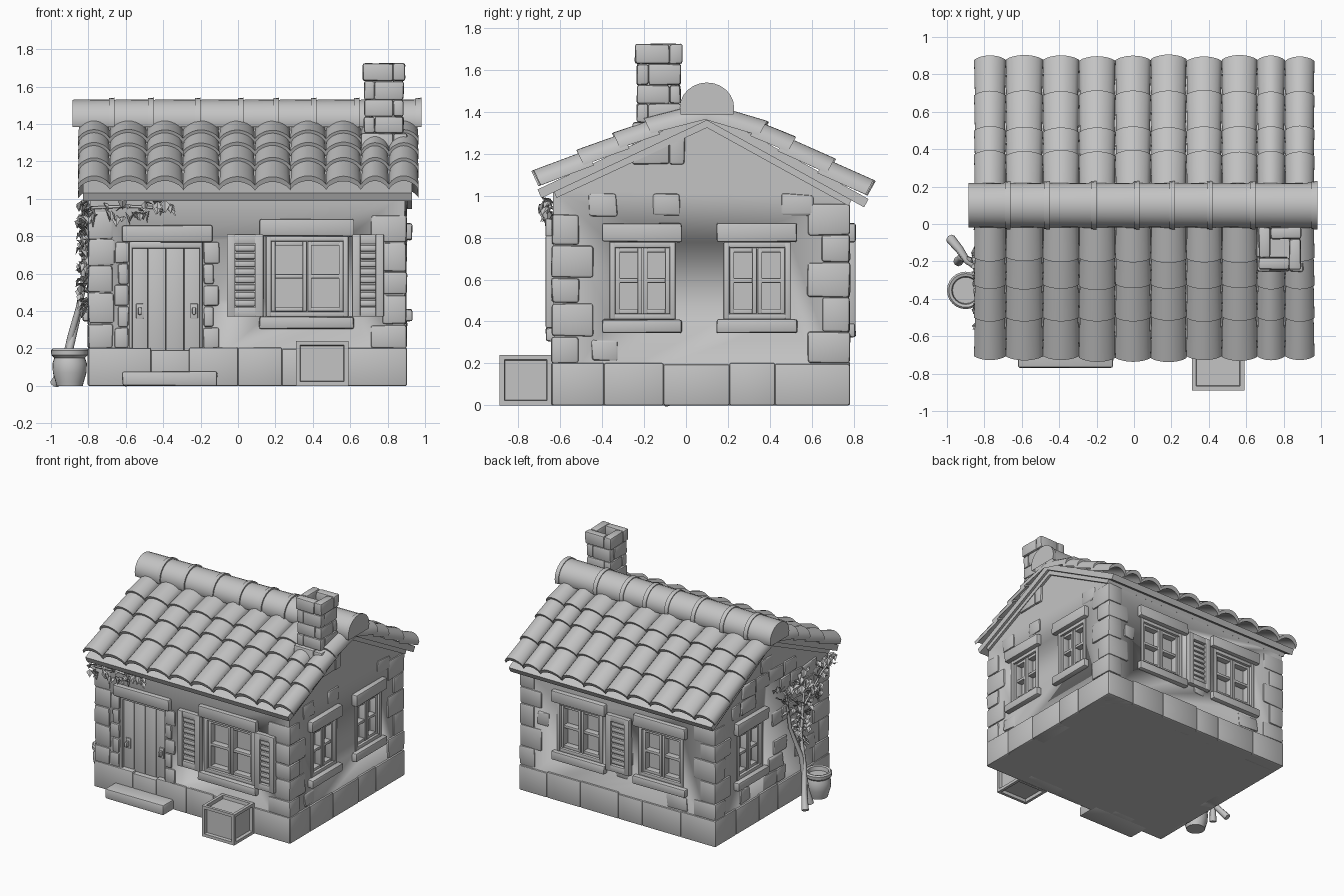
import bpy, bmesh, math, random
from mathutils import Vector, Matrix

random.seed(4)
old = bpy.data.objects.get("Cube")
if old:
    bpy.data.objects.remove(old)

GREY = (0.55, 0.55, 0.55, 1)
mat = bpy.data.materials.new("plain grey")
mat.use_nodes = True
mat.diffuse_color = GREY
mat.node_tree.nodes["Principled BSDF"].inputs["Base Color"].default_value = GREY

XL, XR, YF, YB = -0.79, 0.89, -0.63, 0.77      # wall planes
APEX_Y, APEX_Z = 0.1, 1.36
SLOPE = {-1: 0.469, 1: 0.553}                  # front and back pitch


def finish(name, bm, angle=40):
    bmesh.ops.recalc_face_normals(bm, faces=bm.faces)
    mesh = bpy.data.meshes.new(name)
    bm.to_mesh(mesh)
    bm.free()
    for p in mesh.polygons:
        p.use_smooth = True
    mesh.set_sharp_from_angle(angle=math.radians(angle))
    mesh.materials.append(mat)
    ob = bpy.data.objects.new(name, mesh)
    bpy.context.collection.objects.link(ob)
    return ob


def box(bm, lo, hi, bevel=0.008, jitter=0.0):
    lo, hi = Vector(lo), Vector(hi)
    m = Matrix.Translation((lo + hi) / 2) @ Matrix.Diagonal((*(hi - lo), 1))
    verts = bmesh.ops.create_cube(bm, size=1, matrix=m)["verts"]
    for v in verts:
        v.co += Vector([random.uniform(-jitter, jitter) for _ in range(3)])
    if bevel:
        edges = {e for v in verts for e in v.link_edges}
        bmesh.ops.bevel(bm, geom=list(edges), offset=bevel, segments=2,
                        profile=0.5, affect='EDGES', clamp_overlap=True)


def wbox(bm, wall, u0, u1, d0, d1, z0, z1, bevel=0.006, jitter=0.0):
    """Box given along a wall (u), outward from it (d) and up (z)."""
    place = {"front": lambda u, d: (u, YF - d), "back": lambda u, d: (u, YB + d),
             "left": lambda u, d: (XL - d, u), "right": lambda u, d: (XR + d, u)}[wall]
    a, b = place(u0, d0), place(u1, d1)
    lo = [min(p) for p in zip(a, b)] + [z0]
    hi = [max(p) for p in zip(a, b)] + [z1]
    box(bm, lo, hi, bevel, jitter)


def prism(bm, profile, x0, x1):
    ends = [[bm.verts.new((x, y, z)) for y, z in profile] for x in (x0, x1)]
    n = len(profile)
    for i in range(n):
        j = (i + 1) % n
        bm.faces.new((ends[0][i], ends[0][j], ends[1][j], ends[1][i]))
    for e in ends:
        bm.faces.new(e)


def roof(side, y, h):
    """Point on a roof slope at y, raised by h along the slope normal."""
    s = SLOPE[side]
    k = h / math.hypot(s, 1)
    return y + side * s * k, APEX_Z - s * abs(y - APEX_Y) + k


# Walls with recessed openings
OPENINGS = [("front", 0.15, 0.59, 0.37, 0.80), ("right", -0.365, -0.05, 0.41, 0.78),
            ("right", 0.18, 0.50, 0.41, 0.78), ("left", 0.18, 0.50, 0.41, 0.78),
            ("back", 0.18, 0.58, 0.39, 0.78), ("back", -0.52, -0.13, 0.39, 0.78)]
DOOR = ("front", -0.58, -0.19, 0.08, 0.77)
bm = bmesh.new()
prism(bm, [(YF, 0), (YB, 0), roof(1, YB, 0.01), roof(1, APEX_Y, 0.01), roof(-1, YF, 0.01)], XL, XR)
walls = finish("walls", bm, 30)
bm = bmesh.new()
for w, u0, u1, z0, z1 in OPENINGS + [DOOR]:
    wbox(bm, w, u0, u1, -0.06, 0.05, z0, z1, 0)
cutter = finish("opening_cutter", bm)
cutter.hide_render = True
cut = walls.modifiers.new("openings", 'BOOLEAN')
cut.object, cut.operation, cut.solver = cutter, 'DIFFERENCE', 'EXACT'
bpy.context.view_layer.objects.active = walls
bpy.ops.object.modifier_apply(modifier="openings")
bpy.data.objects.remove(cutter)

# Plinth of long blocks
bm = bmesh.new()
for w, a, b in (("front", XL, XR), ("back", XL, XR), ("left", YF, YB), ("right", YF, YB)):
    u = a - 0.01
    while u < b:
        e = u + random.uniform(0.2, 0.34)
        e = b + 0.01 if b - e < 0.12 else e
        wbox(bm, w, u, e, -0.1, 0.014, 0.0, 0.2 + random.uniform(-0.008, 0.008), 0.008)
        u = e
finish("plinth", bm)

# Corner stones, and stones beside the door
bm = bmesh.new()
for sx, cx in ((-1, XL), (1, XR)):
    for sy, cy in ((-1, YF), (1, YB)):
        z, k = 0.2, sx * sy > 0
        while z < 0.9:
            top = min(z + random.uniform(0.12, 0.17), 0.96)
            lx, ly = (0.12, 0.19) if k else (0.18, 0.12)
            xs = sorted((cx + sx * 0.012, cx - sx * lx))
            ys = sorted((cy + sy * 0.012, cy - sy * ly))
            if sx < 0 and sy < 0:
                xs[1] = min(xs[1], -0.66)
            box(bm, (xs[0], ys[0], z), (xs[1], ys[1], top), 0.014, 0.004)
            z, k = top, not k
for i in range(5):
    z = 0.2 + i * 0.114
    wbox(bm, "front", -0.185, -0.10 - 0.03 * (i % 2), -0.04, 0.014, z, z + 0.112, 0.012, 0.004)
    wbox(bm, "front", -0.66 + 0.02 * (i % 2), -0.585, -0.04, 0.014, z, z + 0.112, 0.012, 0.004)
finish("corner_stones", bm)

# Loose field stones, dense on the left wall
bm = bmesh.new()
for w, a, b, chance in (("left", -0.5, 0.62, 0.6), ("right", -0.5, 0.62, 0.1),
                        ("front", -0.05, 0.7, 0.12), ("back", -0.6, 0.7, 0.12)):
    for row in range(9 if w in ("left", "right") else 6):
        z = 0.21 + row * 0.115
        u = a + random.uniform(0, 0.08)
        while u < b:
            e = u + random.uniform(0.1, 0.19)
            clear = all(o[0] != w or e < o[1] - 0.05 or u > o[2] + 0.05 or z + 0.11 < o[3] - 0.06
                        or z > o[4] + 0.1 for o in OPENINGS)
            under = z + 0.14 < roof(1 if u > APEX_Y else -1, u if u > APEX_Y else e, 0)[1]
            if clear and random.random() < chance and e < b + 0.05 and (under or w in ("front", "back")):
                wbox(bm, w, u, e, -0.03, 0.01, z, z + 0.108, 0.012, 0.008)
            u = e + 0.006
finish("field_stones", bm)

# Windows: casing, two sashes with bars, lintel and sill
for i, (w, u0, u1, z0, z1) in enumerate(OPENINGS):
    bm = bmesh.new()
    mid, zm, t = (u0 + u1) / 2, (z0 + z1) / 2, 0.028
    for a in (u0, u1 - t):
        wbox(bm, w, a, a + t, -0.07, 0.008, z0, z1)
    for a in (z0, z1 - t):
        wbox(bm, w, u0, u1, -0.07, 0.006, a, a + t)
    for a, b in ((u0 + t, mid - 0.002), (mid + 0.002, u1 - t)):
        for c in (a, b - 0.022):
            wbox(bm, w, c, c + 0.022, -0.07, -0.008, z0 + t, z1 - t, 0.004)
        for c in (z0 + t, zm - 0.01, z1 - t - 0.022):
            wbox(bm, w, a, b, -0.07, -0.012, c, c + 0.022, 0.004)
    finish("window_%d" % (i + 1), bm)
    bm = bmesh.new()
    wbox(bm, w, u0 - 0.035, u1 + 0.03, -0.03, 0.04, z1, z1 + 0.09, 0.01, 0.003)
    wbox(bm, w, u0 - 0.035, u1 + 0.03, -0.03, 0.04, z0 - 0.065, z0, 0.01, 0.003)
    finish("lintel_and_sill_%d" % (i + 1), bm)

# Louvred shutters
for i, (w, u0, u1) in enumerate((("front", -0.06, 0.135), ("front", 0.61, 0.78), ("back", -0.07, 0.135))):
    bm = bmesh.new()
    z0, z1 = 0.37, 0.81
    wbox(bm, w, u0, u1, 0, 0.012, z0, z1, 0)
    for a in (u0, u1 - 0.045):
        wbox(bm, w, a, a + 0.045, 0, 0.04, z0, z1)
    for a in (z0, z1 - 0.05):
        wbox(bm, w, u0, u1, 0, 0.037, a, a + 0.05)
    for k in range(8):
        z = z0 + 0.055 + k * 0.042
        wbox(bm, w, u0 + 0.04, u1 - 0.04, 0, 0.026, z, z + 0.034, 0.01)
    finish("shutter_%d" % (i + 1), bm)

# Door with planks, handles, lintel and step
bm = bmesh.new()
for k in range(4):
    u = -0.575 + k * 0.096
    wbox(bm, "front", u, u + 0.094, -0.08, -0.025, 0.08, 0.75, 0.006)
wbox(bm, "front", -0.58, -0.19, -0.08, -0.005, 0.735, 0.77)
for u in (-0.58, -0.205):
    wbox(bm, "front", u, u + 0.015, -0.08, -0.005, 0.08, 0.77, 0.004)
finish("door", bm)
bm = bmesh.new()
for u in (-0.525, -0.235):
    wbox(bm, "front", u - 0.02, u + 0.02, -0.03, -0.015, 0.36, 0.44, 0.004)
    wbox(bm, "front", u - 0.01, u + 0.01, -0.02, 0.02, 0.38, 0.42, 0.007)
finish("door_handles", bm)
bm = bmesh.new()
wbox(bm, "front", -0.62, -0.135, -0.03, 0.04, 0.77, 0.86, 0.012, 0.003)
wbox(bm, "front", -0.62, -0.11, -0.05, 0.14, 0, 0.08, 0.012, 0.003)
finish("door_lintel_and_step", bm)

# Roof boards
bm = bmesh.new()
for side, edge in ((-1, -0.69), (1, 0.85)):
    prism(bm, [roof(side, edge, 0), (APEX_Y, APEX_Z), (APEX_Y, APEX_Z + 0.05), roof(side, edge, 0.045)],
          -0.83, 0.93)
    prism(bm, [roof(side, edge + 0.06 * -side, -0.03), (APEX_Y, APEX_Z - 0.035),
               (APEX_Y, APEX_Z), roof(side, edge + 0.06 * -side, 0)], -0.81, 0.91)
finish("roof_boards", bm, 30)

# Arched roof tiles in overlapping rows
SEAMS = [-0.855, -0.685, -0.487, -0.294, -0.1, 0.09, 0.28, 0.47, 0.658, 0.807, 0.965]
ROWS = {-1: [-0.72, -0.505, -0.335, -0.19, 0.06], 1: [0.88, 0.69, 0.5, 0.37, 0.14]}
N = 10
bm = bmesh.new()
for side, rows in ROWS.items():
    for low, high in zip(rows, rows[1:]):
        for x0, x1 in zip(SEAMS, SEAMS[1:]):
            rings = []
            drop = random.uniform(-0.006, 0.006)
            for y, lift, squeeze in ((low + drop - side * 0.045, 0.022, 0), (high - side * 0.08, 0, 0.006)):
                ring = []
                for layer, ks in ((0.03, range(N + 1)), (0, range(N, -1, -1))):
                    for k in ks:
                        t = k / N
                        h = 0.035 + lift + layer + 0.05 * max(0, math.sin(math.pi * t)) ** 0.7
                        ring.append(bm.verts.new((x0 + squeeze + (x1 - x0 - 2 * squeeze) * t,
                                                  *roof(side, y, h))))
                rings.append(ring)
            a, b = rings
            m = len(a)
            for i in range(m):
                bm.faces.new((a[i], a[(i + 1) % m], b[(i + 1) % m], b[i]))
            for r in rings:
                for k in range(N):
                    bm.faces.new((r[k], r[k + 1], r[m - 2 - k], r[m - 1 - k]))
finish("roof_tiles", bm, 45)

# Rounded ridge tiles
bm = bmesh.new()
joints = [-0.885, -0.66, -0.45, -0.2, 0.03, 0.22, 0.42, 0.65, 0.98]
for a, b in zip(joints, joints[1:]):
    for r, p, q in ((0.118, a, b), (0.127, b - 0.03, b)):
        m = (Matrix.Translation(((p + q) / 2, APEX_Y, 1.42)) @ Matrix.Diagonal((1, 1, 0.93, 1))
             @ Matrix.Rotation(math.pi / 2, 4, 'Y'))
        bmesh.ops.create_cone(bm, cap_ends=True, segments=24, radius1=r, radius2=r + 0.003,
                              depth=q - p, matrix=m)
bmesh.ops.bisect_plane(bm, geom=bm.verts[:] + bm.edges[:] + bm.faces[:], plane_co=(0, 0, 1.385),
                       plane_no=(0, 0, 1), clear_inner=True)
finish("ridge_tiles", bm)

# Chimney: pinwheel courses around a flue
bm = bmesh.new()
cx, cy, inner = 0.78, -0.13, 0.05
levels = [1.15, 1.35, 1.44, 1.53, 1.63, 1.725]
for k, (z0, z1) in enumerate(zip(levels, levels[1:])):
    r = (0.125, 0.106, 0.104, 0.106, 0.113)[k]
    flip = -1 if k % 2 else 1
    for lo, hi in (((-r, -r), (inner, -inner)), ((inner, -r), (r, inner)),
                   ((-inner, inner), (r, r)), ((-r, -inner), (-inner, r))):
        xs = sorted((lo[0] * flip, hi[0] * flip))
        box(bm, (cx + xs[0], cy + lo[1], z0), (cx + xs[1], cy + hi[1], z1), 0.012, 0.003)
box(bm, (cx - 0.06, cy - 0.06, 1.2), (cx + 0.06, cy + 0.06, 1.62), 0)
finish("chimney", bm)

# Crate with sunken panels
bm = bmesh.new()
box(bm, (0.31, -0.89, 0), (0.59, -0.64, 0.24), 0)
bmesh.ops.inset_individual(bm, faces=bm.faces[:], thickness=0.032, depth=0)
panels = [f for f in bm.faces if f.calc_area() > 0.02]
bmesh.ops.inset_individual(bm, faces=panels, thickness=0.004, depth=-0.025)
finish("crate", bm, 25)

# Turned pot
bm = bmesh.new()
profile = [(0, 0), (0.07, 0), (0.075, 0.02), (0.09, 0.07), (0.092, 0.12), (0.082, 0.15), (0.098, 0.165),
           (0.1, 0.19), (0.09, 0.2), (0.075, 0.195), (0.07, 0.165), (0, 0.165)]
vs = [bm.verts.new((r, 0, z)) for r, z in profile]
es = [bm.edges.new(p) for p in zip(vs, vs[1:])]
bmesh.ops.spin(bm, geom=vs + es, cent=(0, 0, 0), axis=(0, 0, 1), angle=math.tau, steps=24)
bmesh.ops.remove_doubles(bm, verts=bm.verts, dist=0.0005)
bmesh.ops.translate(bm, verts=bm.verts, vec=(-0.9, -0.355, 0))
finish("pot", bm)

# Vine stems
curve = bpy.data.curves.new("vine_stems", 'CURVE')
curve.dimensions, curve.bevel_depth, curve.bevel_resolution = '3D', 0.022, 2
curve.use_fill_caps = True
stems = [[(-0.98, -0.08, 0.01), (-0.93, -0.14, 0.1), (-0.89, -0.2, 0.28), (-0.83, -0.24, 0.5), (-0.82, -0.3, 0.9)],
         [(-0.94, -0.2, 0.01), (-0.92, -0.18, 0.12), (-0.86, -0.2, 0.36), (-0.82, -0.12, 0.6), (-0.81, -0.08, 0.9)],
         [(-0.82, -0.28, 0.7), (-0.83, -0.5, 0.9), (-0.82, -0.66, 0.95), (-0.6, -0.65, 0.96), (-0.38, -0.65, 0.95)]]
for pts in stems:
    s = curve.splines.new('POLY')
    s.points.add(len(pts) - 1)
    for i, (p, co) in enumerate(zip(s.points, pts)):
        p.co, p.radius = (*co, 1), (1.2 - i * 0.2 if pts[0][2] < 0.1 else 0.35)
    s.use_smooth = True
curve.materials.append(mat)
bpy.context.collection.objects.link(bpy.data.objects.new("vine_stems", curve))

# Vine leaves, folded diamonds
bm = bmesh.new()
for i in range(190):
    if i < 145:
        z = 0.38 + 0.6 * random.random() ** 0.7
        spread = 0.05 + 0.3 * max(0, z - 0.45) / 0.5
        pos = Vector((XL - random.uniform(0.01, 0.06), -0.27 + random.uniform(-spread, spread), z))
    else:
        x = random.uniform(-0.85, -0.35)
        pos = Vector((x, YF - random.uniform(0.02, 0.06), random.uniform(0.86 + 0.12 * (x + 0.85), 0.98)))
    rot = Matrix.Rotation(random.uniform(0, math.tau), 3, 'Z') @ Matrix.Rotation(random.uniform(0.3, 1.4), 3, 'X')
    size = random.uniform(0.028, 0.045)
    tip, left, root, right = [bm.verts.new(pos + rot @ Vector(c) * size) for c in
                              ((0, -1, 0), (-0.6, 0, 0.25), (0, 0.7, 0), (0.6, 0, 0.25))]
    bm.faces.new((tip, right, root))
    bm.faces.new((tip, root, left))
finish("vine_leaves", bm, 20)
